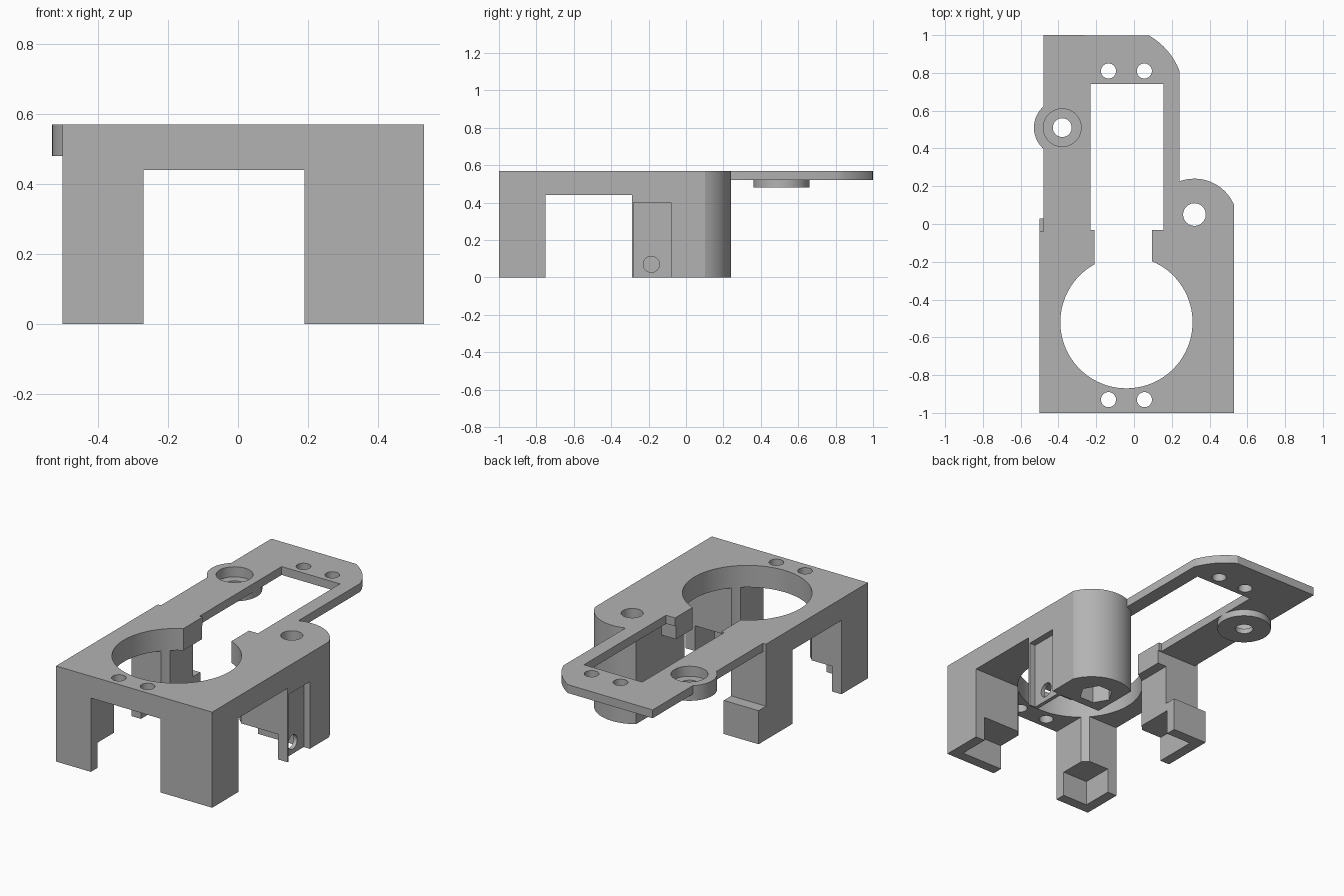
import bpy, bmesh
from math import sin, cos, pi, radians, atan2
from mathutils import Matrix

if "Cube" in bpy.data.objects:
    bpy.data.objects.remove(bpy.data.objects["Cube"], do_unlink=True)

TOP = 0.57
BACK = -0.04      # rear face of the motor deck
OVER = 0.1        # how far cutters poke out

grey = bpy.data.materials.new("matte grey plastic")
grey.use_nodes = True
grey.diffuse_color = (0.45, 0.45, 0.45, 1)
grey.node_tree.nodes["Principled BSDF"].inputs["Base Color"].default_value = (0.45, 0.45, 0.45, 1)


def arc(cx, cy, r, a0, a1, n):
    return [(cx + r * cos(a0 + (a1 - a0) * i / n), cy + r * sin(a0 + (a1 - a0) * i / n))
            for i in range(n + 1)]


def circle(cx, cy, r, n=48):
    return arc(cx, cy, r, 0, 2 * pi, n)[:-1]


def prism(name, outline, z0, z1):
    """Extrude a closed outline from z0 up to z1."""
    bm = bmesh.new()
    face = bm.faces.new([bm.verts.new((x, y, z0)) for x, y in outline])
    top = bmesh.ops.extrude_face_region(bm, geom=[face])["geom"]
    bmesh.ops.translate(bm, vec=(0, 0, z1 - z0),
                        verts=[v for v in top if isinstance(v, bmesh.types.BMVert)])
    bmesh.ops.recalc_face_normals(bm, faces=bm.faces)
    mesh = bpy.data.meshes.new(name)
    bm.to_mesh(mesh)
    bm.free()
    mesh.materials.append(grey)
    ob = bpy.data.objects.new(name, mesh)
    bpy.context.collection.objects.link(ob)
    return ob


def box(name, x0, x1, y0, y1, z0, z1):
    return prism(name, [(x0, y0), (x1, y0), (x1, y1), (x0, y1)], z0, z1)


def combine(target, tool, operation):
    """Boolean the tool into the target and discard the tool."""
    tool.hide_render = True
    mod = target.modifiers.new("combine", "BOOLEAN")
    mod.operation, mod.solver, mod.object = operation, "EXACT", tool
    graph = bpy.context.evaluated_depsgraph_get()
    mesh = bpy.data.meshes.new_from_object(target.evaluated_get(graph))
    target.modifiers.clear()
    target.data = mesh
    bpy.data.objects.remove(tool, do_unlink=True)


def add(tool):
    combine(bracket, tool, "UNION")


def cut(tool):
    combine(bracket, tool, "DIFFERENCE")


# Motor housing block with the rear foot
bracket = box("motor_bracket", -0.5, 0.53, -1, BACK, 0, TOP)
add(box("rear_foot", -0.5, -0.2, -0.2, 0.03, 0, 0.2))

# Square recess for the motor flange, and openings that leave four legs
cut(box("flange_recess", -0.437, 0.467, -0.937, -0.033, -OVER, 0.15))
cut(box("side_opening", -1, 1, -0.75, -0.29, -OVER, 0.44))

# Rounded screw column, flat on its inner side
a_in, a_out = atan2(0.187, -0.13), atan2(0.088, 0.21)
column = arc(0.32, 0.0125, 0.2275, a_out, a_in, 24)
column[0], column[-1] = (0.53, column[0][1]), (0.19, column[-1][1])
add(prism("screw_column", column + [(0.19, -0.084), (0.53, -0.084)], 0, TOP))
cut(box("front_opening", -0.27, 0.19, -1.5, 0.5, -OVER, 0.44))

# Thin rear plate with one rounded corner, and the ring boss on its edge
corner = arc(-0.1, 0.68, 0.365, atan2(0.13, 0.34), atan2(0.32, 0.18), 8)
add(prism("rear_plate", [(-0.48, -0.1), (0.24, -0.1)] + corner + [(-0.48, 1)], 0.52, TOP))
add(prism("ring_boss", circle(-0.38, 0.51, 0.15), 0.48, TOP))

# Motor bore, neck and long slot
cut(prism("motor_bore", circle(-0.04, -0.52, 0.35, 96), -OVER, TOP + OVER))
cut(box("neck", -0.21, 0.095, -0.4, -0.02, -OVER, TOP + OVER))
cut(box("slot", -0.23, 0.155, -0.033, 0.74, 0.46, TOP + OVER))

# Screw holes, counterbore and nut pocket
for x in (-0.135, 0.055):
    for y in (0.81, -0.93):
        cut(prism("small_hole", circle(x, y, 0.04, 32), 0.3, TOP + OVER))
cut(prism("boss_hole", circle(-0.38, 0.51, 0.05, 32), 0.3, TOP + OVER))
cut(prism("counterbore", circle(-0.38, 0.51, 0.1), 0.51, TOP + OVER))
cut(prism("column_hole", circle(0.32, 0.05, 0.06, 32), -OVER, TOP + OVER))
cut(prism("nut_pocket", circle(0.32, 0.05, 0.095, 6), -OVER, 0.12))

# Shallow side pocket with its cross hole
cut(box("side_pocket", 0.49, 0.7, -0.28, -0.08, -OVER, 0.4))
cross = prism("cross_hole", circle(0, 0, 0.043, 32), 0.4, 0.7)
cross.data.transform(Matrix.Translation((0, -0.185, 0.07)) @ Matrix.Rotation(radians(90), 4, "Y"))
cut(cross)

# Smooth curved walls, crisp edges
bpy.ops.object.select_all(action="DESELECT")
bracket.select_set(True)
bpy.context.view_layer.objects.active = bracket
bpy.ops.object.shade_smooth_by_angle(angle=radians(25))
